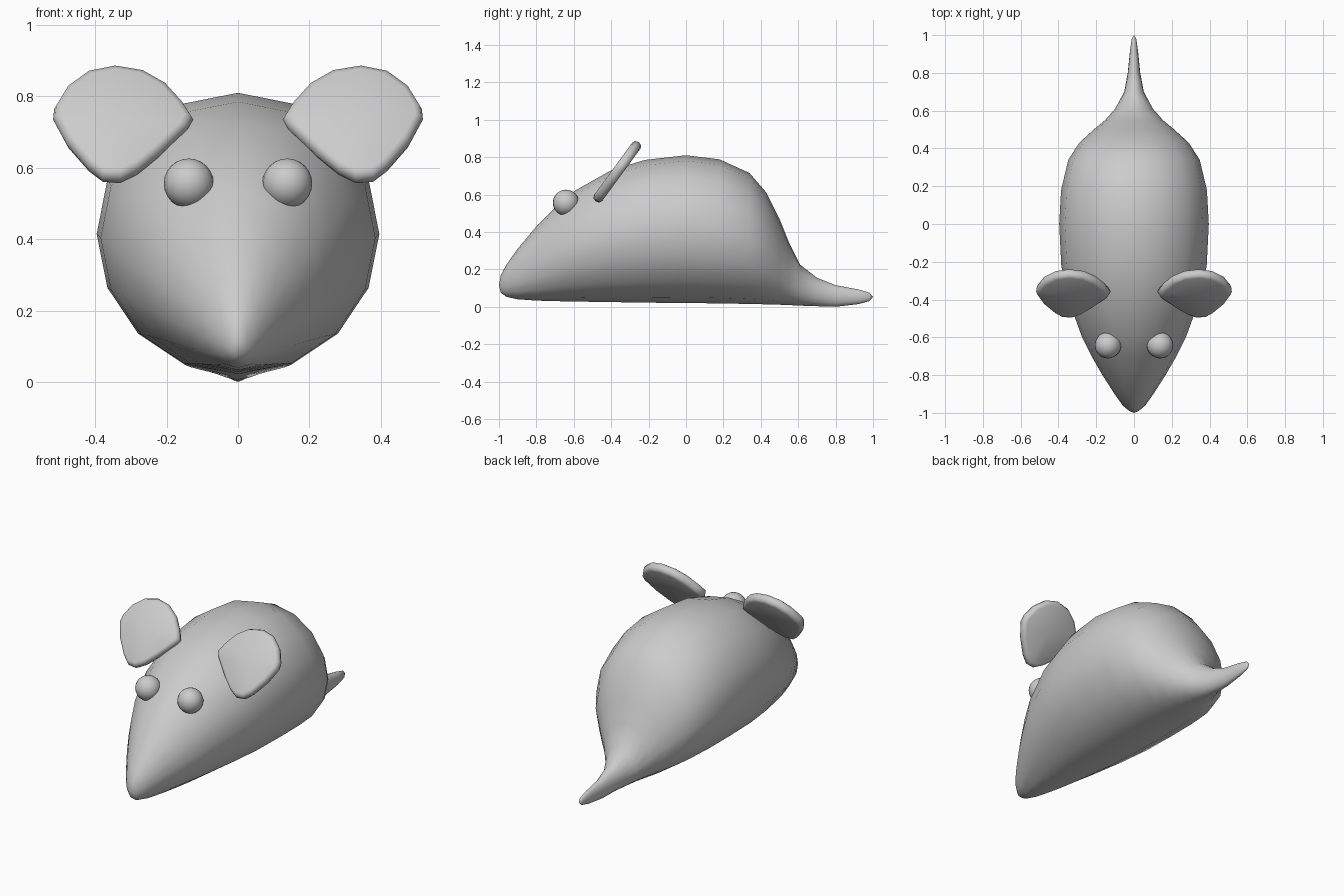
import bpy, bmesh, math

if "Cube" in bpy.data.objects:
    bpy.data.objects.remove(bpy.data.objects["Cube"])


def loft(name, rings, tip_a, tip_b, angle=60):
    """Skin a list of closed rings and close both ends onto tip points."""
    bm = bmesh.new()
    vr = [[bm.verts.new(p) for p in r] for r in rings]
    n = len(vr[0])
    for a, b in zip(vr, vr[1:]):
        for i in range(n):
            j = (i + 1) % n
            bm.faces.new((a[i], a[j], b[j], b[i]))
    for ring, tip in ((vr[0], tip_a), (vr[-1], tip_b)):
        t = bm.verts.new(tip)
        for i in range(n):
            bm.faces.new((ring[i], ring[(i + 1) % n], t))
    bmesh.ops.recalc_face_normals(bm, faces=bm.faces)
    me = bpy.data.meshes.new(name)
    bm.to_mesh(me)
    bm.free()
    ob = bpy.data.objects.new(name, me)
    bpy.context.collection.objects.link(ob)
    smooth(ob, angle)
    return ob


def smooth(ob, angle):
    bpy.ops.object.select_all(action='DESELECT')
    ob.select_set(True)
    bpy.context.view_layer.objects.active = ob
    bpy.ops.object.shade_smooth_by_angle(angle=math.radians(angle))


# Body with tail: y, half width, bottom z, top z
SECTIONS = [
    (-0.99, 0.025, 0.075, 0.17), (-0.96, 0.06, 0.053, 0.225),
    (-0.90, 0.103, 0.04, 0.31), (-0.80, 0.167, 0.033, 0.43),
    (-0.70, 0.225, 0.03, 0.53), (-0.60, 0.275, 0.028, 0.617),
    (-0.40, 0.347, 0.025, 0.73), (-0.22, 0.385, 0.022, 0.785),
    (0.0, 0.396, 0.02, 0.81), (0.18, 0.386, 0.018, 0.788),
    (0.34, 0.348, 0.015, 0.715), (0.43, 0.29, 0.013, 0.61),
    (0.50, 0.213, 0.011, 0.47), (0.55, 0.153, 0.009, 0.345),
    (0.61, 0.10, 0.006, 0.225), (0.70, 0.052, 0.003, 0.155),
    (0.80, 0.033, 0.0, 0.115), (0.92, 0.021, 0.014, 0.093),
    (0.98, 0.012, 0.03, 0.076)]
SIDES = 16
rings = []
for y, w, lo, hi in SECTIONS:
    c, h = (lo + hi) / 2, (hi - lo) / 2
    rings.append([(w * math.cos(2 * math.pi * i / SIDES), y,
                   c + h * math.sin(2 * math.pi * i / SIDES))
                  for i in range(SIDES)])
loft("body", rings, (0, -1, 0.115), (0, 1, 0.053))

# Ear outline as seen from the front (x, z), right side
EAR = [(0.125, 0.735), (0.15, 0.775), (0.20, 0.83), (0.265, 0.867),
       (0.345, 0.88), (0.42, 0.865), (0.48, 0.822), (0.515, 0.765),
       (0.518, 0.735), (0.48, 0.665), (0.42, 0.597), (0.38, 0.567),
       (0.33, 0.563), (0.28, 0.587), (0.22, 0.635), (0.14, 0.71)]
CX, CY, CZ = 0.335, -0.365, 0.725
SLOPE = 0.73
LAYERS = [(0.88, 0.027), (0.965, 0.02), (1.0, 0.0), (0.965, -0.02), (0.88, -0.027)]


def ear_point(x, z, scale, offset, side):
    dx, dz = (x - CX) * scale, (z - CZ) * scale
    return (side * (CX + dx), CY + dz * SLOPE - 0.81 * offset,
            CZ + dz + 0.59 * offset)


for side, tag in ((1, "right"), (-1, "left")):
    rings = [[ear_point(x, z, s, o, side) for x, z in EAR] for s, o in LAYERS]
    loft("ear_" + tag, rings, ear_point(CX, CZ, 1, 0.027, side),
         ear_point(CX, CZ, 1, -0.027, side))
    # Eye
    bpy.ops.mesh.primitive_uv_sphere_add(
        segments=20, ring_count=12, radius=0.07,
        location=(side * 0.138, -0.642, 0.556))
    eye = bpy.context.object
    eye.name = "eye_" + tag
    smooth(eye, 60)
